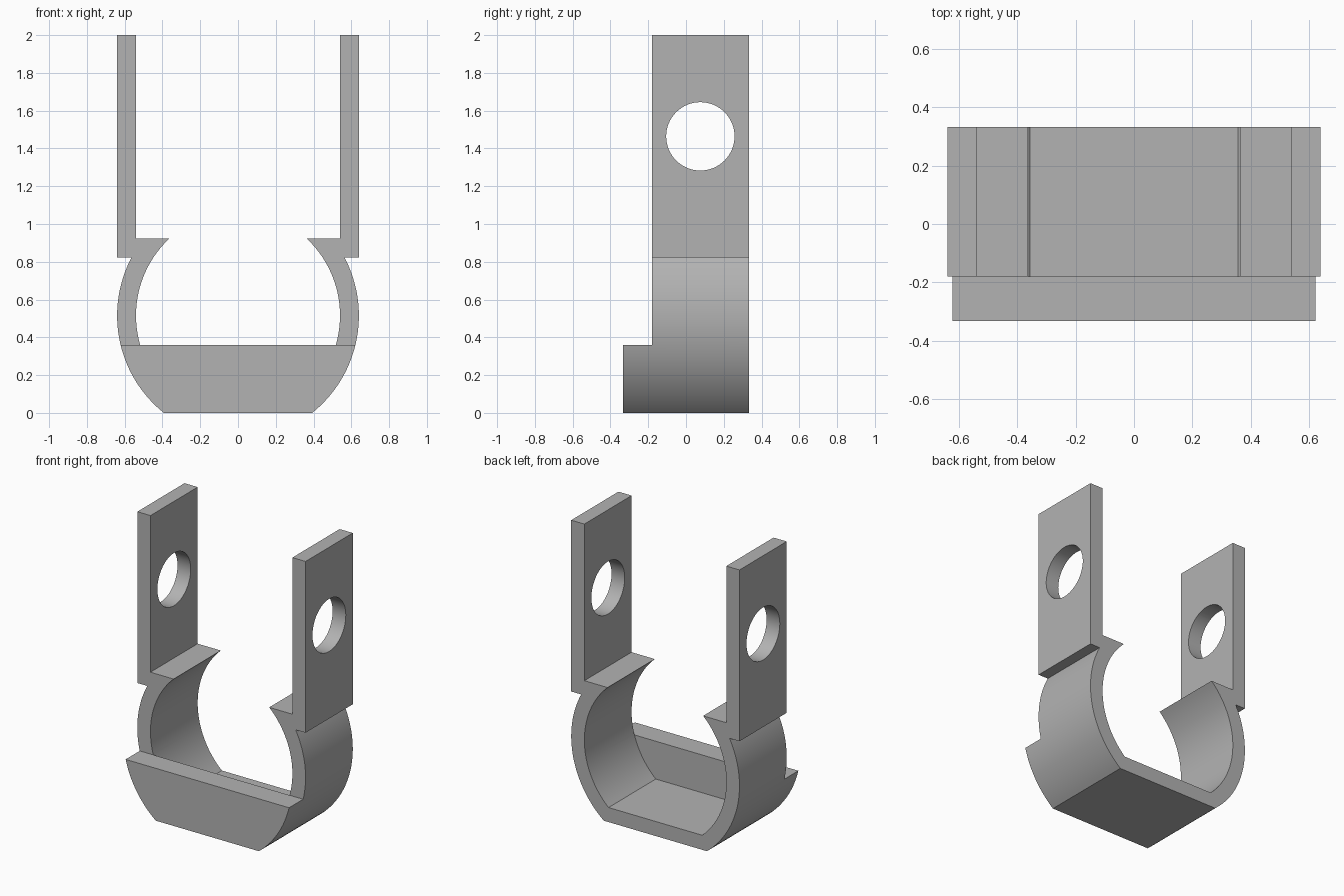
import bpy, math

cube = bpy.data.objects.get("Cube")
if cube:
    bpy.data.objects.remove(cube, do_unlink=True)

CENTRE_Z, OFFSET = 0.515, 0.02      # side arcs are centred just past the midline
OUTER, INNER = 0.66, 0.56
FRONT, LIP_Y, BACK = -0.333, -0.18, 0.333
LIP_TOP = 0.36

grey = bpy.data.materials.new("plain grey")
grey.use_nodes = True
colour = (0.45, 0.45, 0.45, 1)
grey.diffuse_color = colour
grey.node_tree.nodes["Principled BSDF"].inputs["Base Color"].default_value = colour


def arc(radius, z0, z1, steps):
    """Points (x, z) on the +x side arc between two heights."""
    a0 = math.asin((z0 - CENTRE_Z) / radius)
    a1 = math.asin((z1 - CENTRE_Z) / radius)
    angles = [a0 + (a1 - a0) * i / steps for i in range(steps + 1)]
    return [(radius * math.cos(a) - OFFSET, CENTRE_Z + radius * math.sin(a)) for a in angles]


def mirrored(points):
    return [(-x, z) for x, z in reversed(points)]


def extrude(name, profile, y0, y1):
    """Solid prism from an x-z profile, running along y."""
    n = len(profile)
    verts = [(x, y, z) for y in (y0, y1) for x, z in profile]
    faces = [list(range(n)), list(range(2 * n - 1, n - 1, -1))]
    faces += [[i, i + n, (i + 1) % n + n, (i + 1) % n] for i in range(n)]
    mesh = bpy.data.meshes.new(name)
    mesh.from_pydata(verts, [], faces)
    mesh.materials.append(grey)
    obj = bpy.data.objects.new(name, mesh)
    bpy.context.collection.objects.link(obj)
    return obj


def boolean(target, tool, operation):
    mod = target.modifiers.new(operation, "BOOLEAN")
    mod.operation, mod.object, mod.solver = operation, tool, "EXACT"
    bpy.context.view_layer.objects.active = target
    bpy.ops.object.modifier_apply(modifier=mod.name)
    bpy.data.objects.remove(tool, do_unlink=True)


# Clip band: round sides, flat floor, inward hooks and upright tabs
low_arc = arc(OUTER, 0, LIP_TOP, 16)
outside = low_arc + arc(OUTER, LIP_TOP, 0.822, 20)[1:]
outside += [(0.64, 0.822), (0.64, 2.0), (0.54, 2.0), (0.54, 0.923)]
inside = arc(INNER, 0.923, 0.1, 36)
half = outside + inside
clip = extrude("clip_band", half + mirrored(half), LIP_Y, BACK)

# Front lip closing the lower part of the band
lip = extrude("front_lip", low_arc + mirrored(low_arc), FRONT, LIP_Y)
boolean(clip, lip, "UNION")

# Bolt hole through both tabs
bpy.ops.mesh.primitive_cylinder_add(vertices=64, radius=0.181, depth=2,
                                    location=(0, 0.076, 1.464), rotation=(0, math.pi / 2, 0))
hole = bpy.context.object
hole.name = "bolt_hole_cutter"
hole.hide_render = True
hole.data.materials.append(grey)
boolean(clip, hole, "DIFFERENCE")

bpy.ops.object.select_all(action="DESELECT")
clip.select_set(True)
bpy.context.view_layer.objects.active = clip
bpy.ops.object.shade_smooth_by_angle(angle=math.radians(25))
